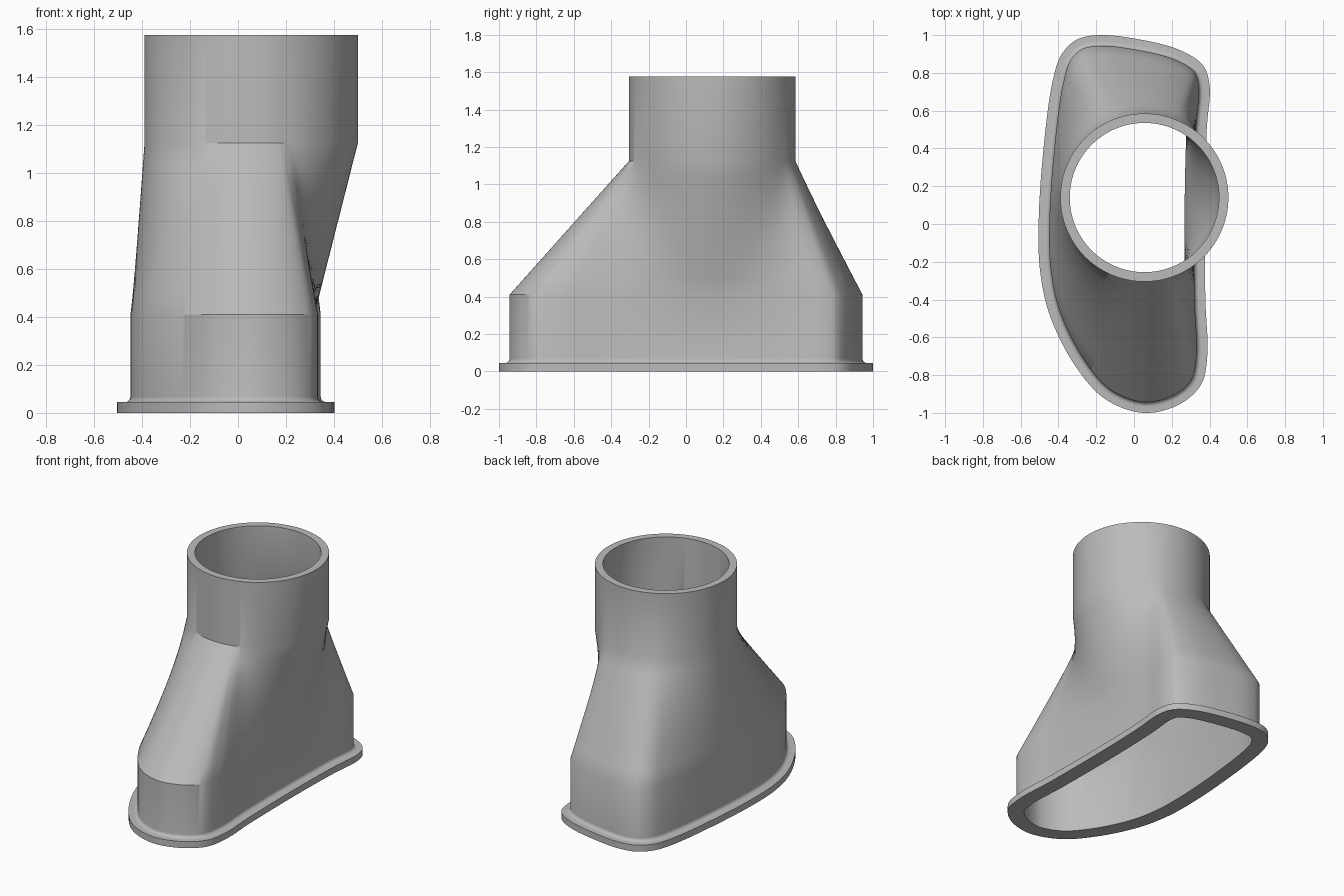
import bpy, bmesh, math
from mathutils import Vector

if "Cube" in bpy.data.objects:
    bpy.data.objects.remove(bpy.data.objects["Cube"])

N = 240                              # points around each ring
CENTRE = Vector((0.055, 0.14))       # axis of the round spout
R_OUT, R_IN = 0.445, 0.395
Z_WALL, Z_NECK, Z_TOP = 0.41, 1.125, 1.576

# Rim of the base flange, counter-clockwise
RIM = [(0.05, -1.0), (0.24, -0.955), (0.355, -0.85), (0.388, -0.7),
       (0.378, -0.4), (0.375, 0.1), (0.385, 0.5), (0.4, 0.735), (0.365, 0.84),
       (0.24, 0.922), (0.0, 0.982), (-0.19, 1.0), (-0.305, 0.975),
       (-0.385, 0.895), (-0.43, 0.76), (-0.48, 0.39), (-0.505, 0.0),
       (-0.497, -0.25), (-0.447, -0.48), (-0.315, -0.745), (-0.155, -0.925)]


def closed_spline(points, steps=40):
    """Centripetal Catmull-Rom curve through the points."""
    pts = [Vector(p) for p in points]
    out = []
    for i in range(len(pts)):
        a, b, c, d = (pts[(i + k) % len(pts)] for k in (-1, 0, 1, 2))
        t1 = (b - a).length ** 0.5
        t2 = t1 + (c - b).length ** 0.5
        t3 = t2 + (d - c).length ** 0.5
        for s in range(steps):
            t = t1 + (t2 - t1) * s / steps
            p = a.lerp(b, t / t1)
            q = b.lerp(c, (t - t1) / (t2 - t1))
            r = c.lerp(d, (t - t2) / (t3 - t2))
            out.append(p.lerp(q, t / t2).lerp(q.lerp(r, (t - t1) / (t3 - t1)),
                                              (t - t1) / (t2 - t1)))
    return out


def resample(pts, count):
    """Even spacing along a closed polyline."""
    lens = [(pts[(i + 1) % len(pts)] - p).length for i, p in enumerate(pts)]
    step, out, run, i = sum(lens) / count, [], 0.0, 0
    for k in range(count):
        while run + lens[i] < k * step:
            run += lens[i]
            i += 1
        out.append(pts[i].lerp(pts[(i + 1) % len(pts)], (k * step - run) / lens[i]))
    return out


def inset(pts, dist):
    out = []
    for i, p in enumerate(pts):
        t = (pts[(i + 1) % len(pts)] - pts[i - 1]).normalized()
        out.append(p + Vector((-t.y, t.x)) * dist)
    return out


def circle_facing(pts, radius):
    return [CENTRE + (p - CENTRE).normalized() * radius for p in pts]


def loft(low, high, steps=8):
    return [([a.lerp(b, k / steps) for a, b in zip(low, high)],
             Z_WALL + (Z_NECK - Z_WALL) * k / steps) for k in range(steps + 1)]


rim = resample(closed_spline(RIM), N)
wall, bore = inset(rim, 0.057), inset(rim, 0.107)
spout_out, spout_in = circle_facing(wall, R_OUT), circle_facing(bore, R_IN)

# Rings run up the outside, over the spout lip and back down the inside
rings = [(rim, 0.0), (rim, 0.045)]
for k in range(6):                   # small fillet between flange and wall
    a = math.pi / 2 * k / 5
    rings.append((inset(rim, 0.034 + 0.023 * math.sin(a)),
                  0.045 + 0.023 * (1 - math.cos(a))))
rings += loft(wall, spout_out)
rings += [(spout_out, Z_TOP), (spout_in, Z_TOP)]
rings += loft(bore, spout_in)[::-1]
rings.append((bore, 0.0))

bm = bmesh.new()
loops = [[bm.verts.new((p.x, p.y, z)) for p in pts] for pts, z in rings]
for i, low in enumerate(loops):
    high = loops[(i + 1) % len(loops)]
    for j in range(N):
        k = (j + 1) % N
        bm.faces.new((low[j], low[k], high[k], high[j]))
bmesh.ops.recalc_face_normals(bm, faces=bm.faces)
mesh = bpy.data.meshes.new("duct_adapter")
bm.to_mesh(mesh)
bm.free()

grey = bpy.data.materials.new("plain grey")
grey.use_nodes = True
colour = (0.5, 0.5, 0.5, 1.0)
grey.diffuse_color = colour
grey.node_tree.nodes["Principled BSDF"].inputs["Base Color"].default_value = colour
mesh.materials.append(grey)

duct = bpy.data.objects.new("duct_adapter", mesh)
bpy.context.collection.objects.link(duct)
bpy.context.view_layer.objects.active = duct
duct.select_set(True)
bpy.ops.object.shade_smooth_by_angle(angle=math.radians(30))
